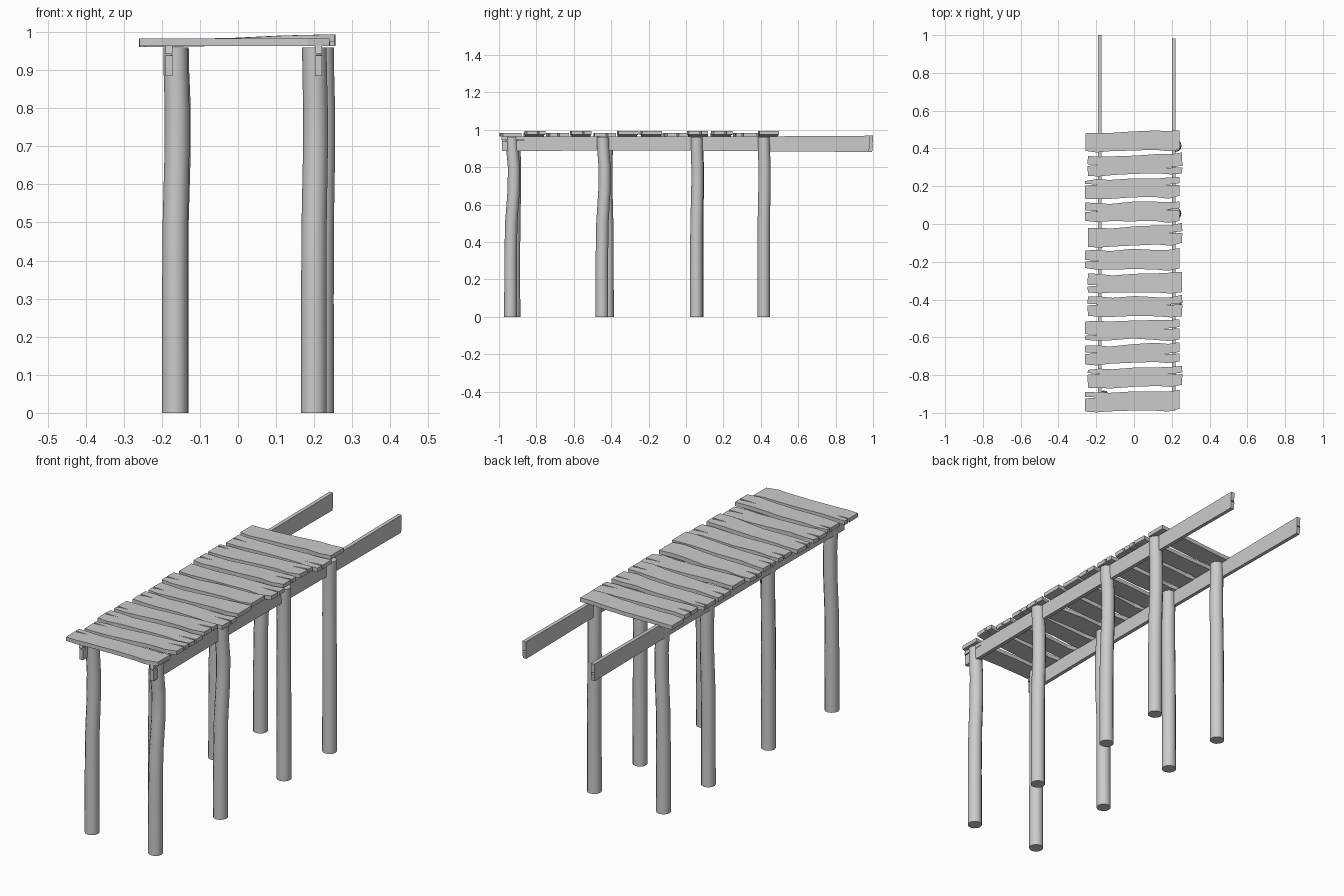
import bpy, bmesh, random
from math import sin, cos, tau
from mathutils import Vector

if "Cube" in bpy.data.objects:
    bpy.data.objects.remove(bpy.data.objects["Cube"])

random.seed(4)


def finish(bm, name, smooth=False):
    bmesh.ops.recalc_face_normals(bm, faces=bm.faces)
    me = bpy.data.meshes.new(name)
    bm.to_mesh(me)
    bm.free()
    ob = bpy.data.objects.new(name, me)
    bpy.context.collection.objects.link(ob)
    if smooth:
        bpy.context.view_layer.objects.active = ob
        ob.select_set(True)
        bpy.ops.object.shade_smooth_by_angle(angle=0.7)
        ob.select_set(False)


def slab(name, outline, depth, warp):
    """Extrude an outline; warp maps (u, v, w) to its place in the model."""
    bm = bmesh.new()
    face = bm.faces.new([bm.verts.new((u, v, 0)) for u, v in outline])
    new = bmesh.ops.extrude_face_region(bm, geom=[face])["geom"]
    bmesh.ops.translate(bm, vec=(0, 0, depth),
                        verts=[g for g in new if isinstance(g, bmesh.types.BMVert)])
    for v in bm.verts:
        v.co = warp(*v.co)
    bmesh.ops.triangulate(bm, faces=[f for f in bm.faces if len(f.verts) > 4])
    finish(bm, name)


# Posts: slightly crooked logs (x, y, bend in x, bend in y)
posts = [
    (-0.166, -0.92, 0.004, 0.004), (0.199, -0.938, 0.003, 0.012),
    (-0.164, -0.42, 0.005, -0.004), (0.218, -0.450, 0.003, 0.010),
    (-0.166, 0.060, 0.004, 0.002), (0.217, 0.055, -0.004, 0.004),
    (-0.166, 0.415, 0.005, 0.003), (0.218, 0.415, -0.003, 0.003),
]
levels = [(0, 0), (0.3, 0), (0.5, 0.3), (0.68, 1.4), (0.8, 1.5), (0.9, 0.7), (0.96, 0.5)]
SIDES = 12
for i, (px, py, bx, by) in enumerate(posts):
    bm = bmesh.new()
    rings = []
    for z, k in levels:
        r = 0.034 - 0.002 * z
        rings.append([bm.verts.new((px + bx * k + r * cos(tau * j / SIDES),
                                    py + by * k + r * sin(tau * j / SIDES), z))
                      for j in range(SIDES)])
    for a, b in zip(rings, rings[1:]):
        for j in range(SIDES):
            n = (j + 1) % SIDES
            bm.faces.new((a[j], a[n], b[n], b[j]))
    bm.faces.new(rings[0][::-1])
    bm.faces.new(rings[-1])
    finish(bm, f"post_{i + 1}", True)

# Long side beams with split ends
beam = [(-0.985, 0.885), (-0.5, 0.889), (0.0, 0.888), (0.5, 0.886), (0.995, 0.881),
        (1.0, 0.915), (0.86, 0.925), (0.998, 0.922), (1.0, 0.968), (0.5, 0.965),
        (0.0, 0.963), (-0.5, 0.964), (-0.985, 0.963), (-0.988, 0.944),
        (-0.80, 0.947), (-0.985, 0.938)]
for name, bx, shift in (("left_beam", -0.191, 0), ("right_beam", 0.202, -0.018)):
    slab(name, beam, 0.019,
         lambda u, v, w, bx=bx, s=shift: Vector((bx + w, u + (s if u > 0.6 else 0), v)))

# Deck planks: wavy edges, some with cracked ends
stations = [-0.25, -0.19, -0.12, 0.0, 0.12, 0.19, 0.248]
top_edge = [0.044, 0.046, 0.041, 0.050, 0.052, 0.051, 0.059]
low_edge = [-0.056, -0.059, -0.056, -0.050, -0.050, -0.057, -0.047]
raised = [1, 3, 5, 6, 8, 9, 11]
shifted = [1, 4, 5, 7, 10]
for i in range(12):
    cy = -0.935 + i * 0.125
    dx = 0.006 if i in shifted else -0.008
    slope = random.uniform(-0.02, 0.02) if 0 < i < 11 else 0
    jit = lambda: random.uniform(-0.004, 0.004)
    outline = [(x, y + slope * x + jit()) for x, y in zip(stations, low_edge)]
    c = random.uniform(-0.01, 0.025)
    if i not in (0, 5, 6, 11):      # crack in the right end
        outline += [(0.25, c - 0.006), (0.16, c - 0.008), (0.25, c + 0.003)]
    outline += [(x, y + slope * x + jit()) for x, y in zip(stations, top_edge)][::-1]
    c = random.uniform(-0.03, 0.02)
    if i % 4 != 3 or i == 3:        # crack in the left end
        outline += [(-0.252, c + 0.004), (-0.18, c), (-0.252, c - 0.005)]
    hi = i in raised

    def place(u, v, w, cy=cy, dx=dx, hi=hi):
        z = 0.963 + w
        z += 0.006 * max(u, -0.2) / 0.25 + 0.002 if hi else 0
        if hi and u > 0.05:
            z += 0.003
        return Vector((u + dx, cy + v, z))

    slab(f"plank_{i + 1}", outline, 0.02, place)
